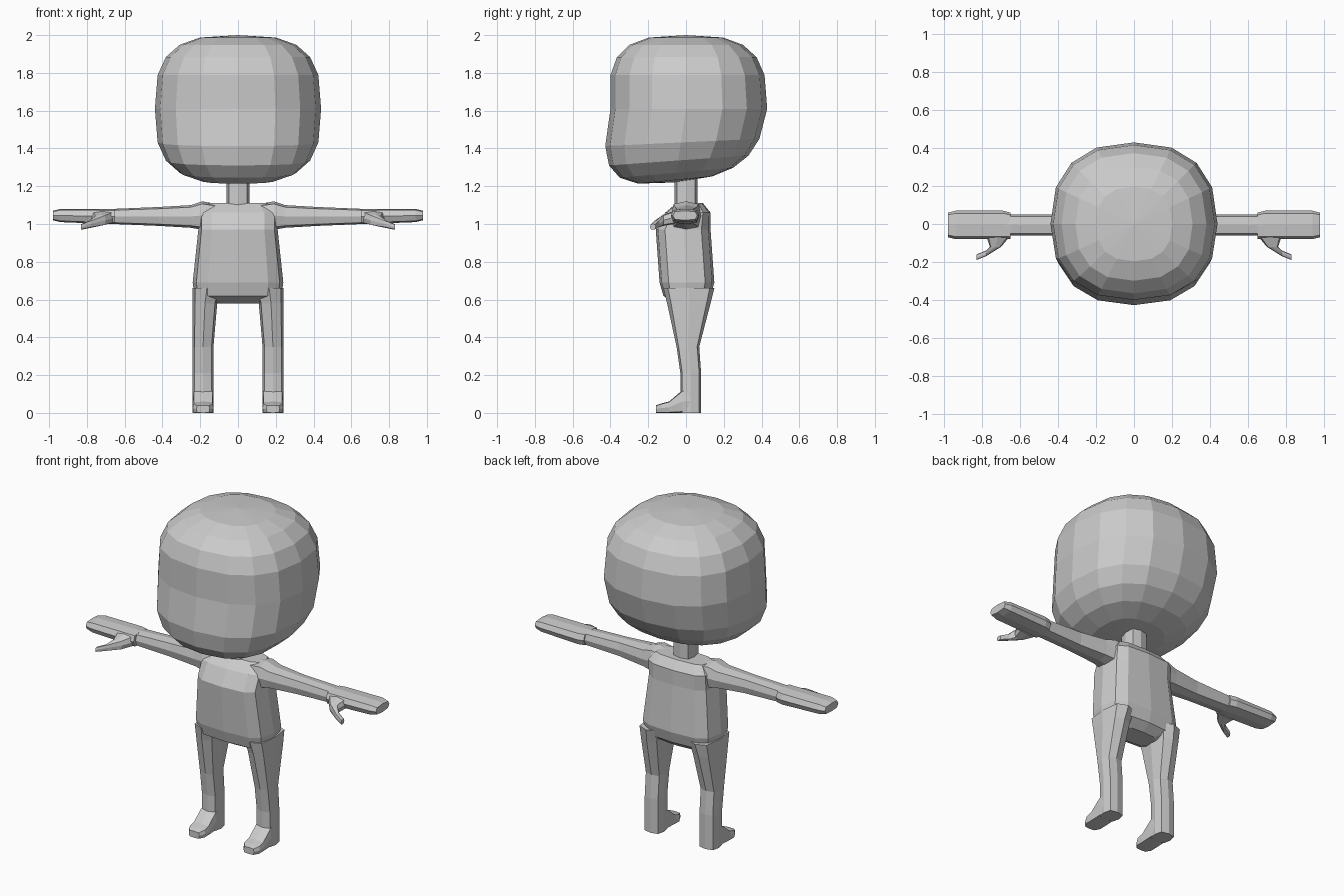
import bpy, bmesh
from math import atan2, cos, sin, tau, hypot
from mathutils import Vector

cube = bpy.data.objects.get("Cube")
if cube:
    bpy.data.objects.remove(cube)

grey = (.6, .6, .6, 1)
clay = bpy.data.materials.new("grey_clay")
clay.use_nodes = True
clay.diffuse_color = grey
clay.node_tree.nodes["Principled BSDF"].inputs["Base Color"].default_value = grey


def soft(value, power):
    """Push a sine or cosine outward, so that circles turn into rounded squares."""
    return (1 if value > 0 else -1) * abs(value) ** (2 / power)


def finish(name, bm, mirror=False):
    bmesh.ops.recalc_face_normals(bm, faces=bm.faces[:])
    mesh = bpy.data.meshes.new(name)
    bm.to_mesh(mesh)
    bm.free()
    mesh.materials.append(clay)
    part = bpy.data.objects.new(name, mesh)
    bpy.context.collection.objects.link(part)
    if mirror:
        part.modifiers.new("mirror", "MIRROR")


def ring(x, y, z):
    """Centre and two half axes; the single number among x, y, z is the ring's plane."""
    centre, axes = Vector(), []
    for index, extent in enumerate((x, y, z)):
        if isinstance(extent, tuple):
            low, high = extent
            centre[index] = (low + high) / 2
            axis = Vector()
            axis[index] = (high - low) / 2
            axes.append(axis)
        else:
            centre[index] = extent
    return centre, axes[0], axes[1]


def loft(name, sections, sides=8, power=3.4, mirror=False):
    """Skin a row of rounded-square rings and close both ends."""
    bm = bmesh.new()
    loops = []
    for centre, u, v in sections:
        angles = [tau * step / sides for step in range(sides)]
        loops.append([bm.verts.new(centre + u * soft(cos(a), power) + v * soft(sin(a), power))
                      for a in angles])
    for lower, upper in zip(loops, loops[1:]):
        for i in range(sides):
            bm.faces.new((lower[i - 1], lower[i], upper[i], upper[i - 1]))
    bm.faces.new(loops[0])
    bm.faces.new(loops[-1])
    finish(name, bm, mirror)


# Head: a squared-off ball with a shallow face hollow and a forward-tilted chin
bm = bmesh.new()
bmesh.ops.create_uvsphere(bm, u_segments=16, v_segments=10, radius=1)
for vert in bm.verts:
    turn = atan2(vert.co.y, vert.co.x)
    reach = soft(hypot(vert.co.x, vert.co.y), 3)
    height = soft(vert.co.z, 3)
    chin = max(0, -height)
    x = .44 * reach * soft(cos(turn), 2.4)
    y = .43 * reach * soft(sin(turn), 2.4)
    hollow = .07 * max(0, -y) * (1 - abs(height))
    vert.co = (x, y + hollow - .06 * chin, 1.61 + .39 * height + .1 * y * chin)
finish("head", bm)

# Neck
neck = (-.06, .06)
loft("neck", [ring(x=neck, y=neck, z=height) for height in (1, 1.3)])


# Torso, from crotch to shoulders
def slab(z, half, front, back):
    return ring(x=(-half, half), y=(front, back), z=z)


loft("torso", [
    slab(z=.58, half=.12, front=-.05, back=.08),
    slab(z=.62, half=.23, front=-.12, back=.13),
    slab(z=.69, half=.24, front=-.14, back=.15),
    slab(z=.97, half=.21, front=-.16, back=.13),
    slab(z=1.06, half=.21, front=-.11, back=.13),
    slab(z=1.11, half=.17, front=-.05, back=.09),
], sides=12)

# Legs, from hip to heel
shin = (.13, .24)
loft("leg", [
    ring(x=(.09, .24), y=(-.12, .15), z=.66),
    ring(x=(.11, .24), y=(-.1, .13), z=.58),
    ring(x=shin, y=(-.05, .07), z=.35),
    ring(x=shin, y=(-.03, .08), z=.21),
    ring(x=shin, y=(-.03, .08), z=0),
], mirror=True)

# Feet, from ankle to toes
loft("foot", [
    ring(x=shin, y=.03, z=(0, .13)),
    ring(x=shin, y=-.02, z=(0, .12)),
    ring(x=shin, y=-.09, z=(0, .06)),
    ring(x=shin, y=-.13, z=(0, .05)),
    ring(x=(.15, .22), y=-.16, z=(0, .04)),
], power=6, mirror=True)

# Arms, from inside the chest to the wrist
loft("arm", [
    ring(x=.08, y=(-.07, .09), z=(1, 1.1)),
    ring(x=.19, y=(-.08, .08), z=(.97, 1.12)),
    ring(x=.25, y=(-.07, .07), z=(.98, 1.1)),
    ring(x=.42, y=(-.06, .05), z=(.99, 1.09)),
    ring(x=.66, y=(-.06, .05), z=(1, 1.08)),
], mirror=True)

# Hands, as mittens
palm = (1, 1.08)
loft("hand", [
    ring(x=.65, y=(-.08, .06), z=palm),
    ring(x=.69, y=(-.08, .07), z=palm),
    ring(x=.94, y=(-.08, .07), z=(1.01, 1.08)),
    ring(x=.98, y=(-.07, .06), z=(1.02, 1.07)),
], mirror=True)

# Thumbs, curving forward and then outward
loft("thumb", [
    ring(x=(.65, .78), y=-.06, z=(1, 1.07)),
    ring(x=(.7, .76), y=-.12, z=(.99, 1.05)),
    ring(x=.78, y=(-.17, -.14), z=(.98, 1.02)),
    ring(x=.83, y=(-.19, -.16), z=(.97, 1)),
], mirror=True)
